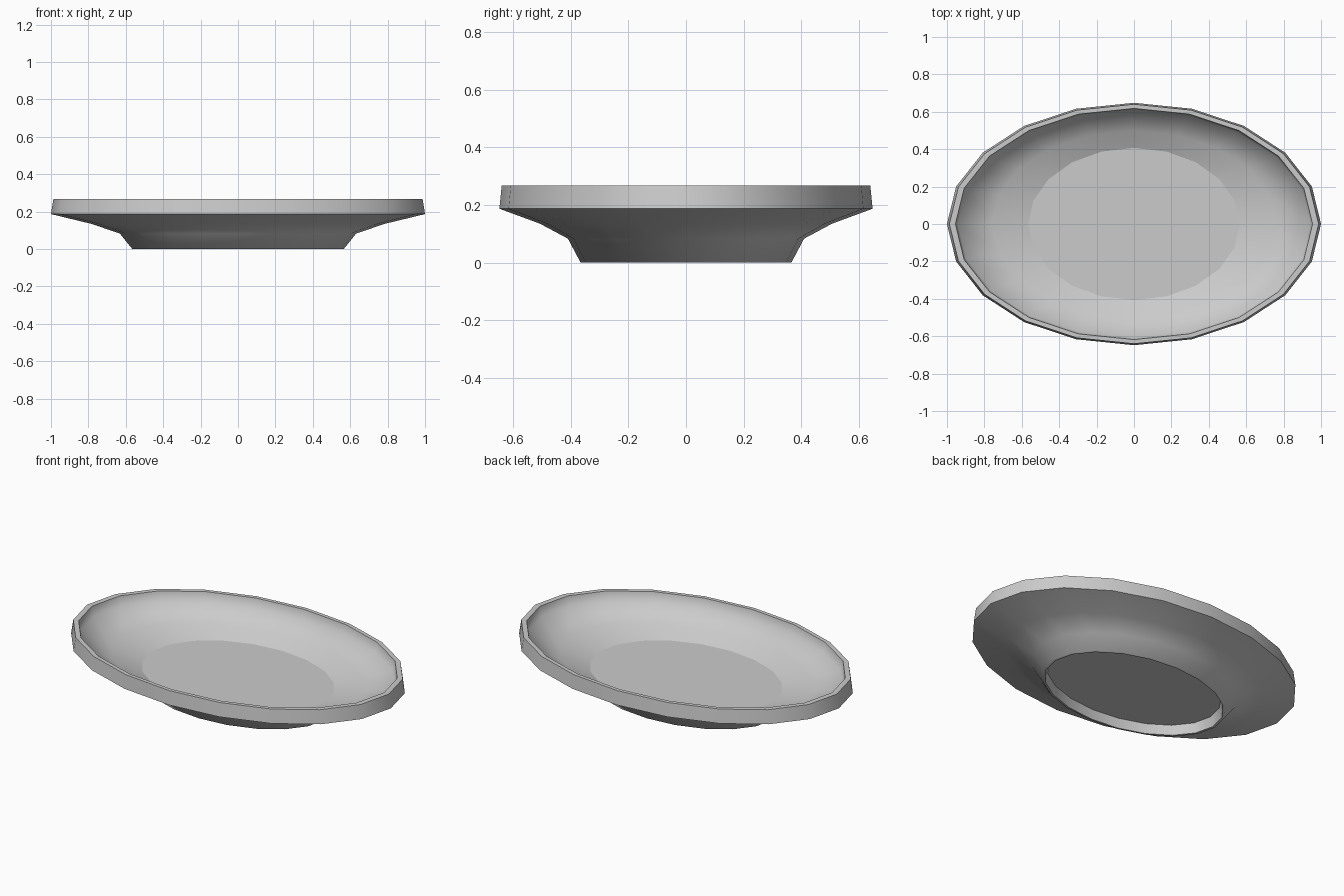
import bpy, bmesh
from math import sin, cos, pi, radians

if "Cube" in bpy.data.objects:
    bpy.data.objects.remove(bpy.data.objects["Cube"])

SIDES = 20

# Closed shell profile from recess under the foot, round the rim, to the floor:
# (x radius, y radius, z)
PROFILE = [
    (0.535, 0.346, 0.055),  # recess inside foot ring
    (0.55, 0.355, 0.0),     # foot ring inner edge
    (0.565, 0.366, 0.0),    # foot ring outer edge
    (0.632, 0.41, 0.083),   # top of foot
    (0.785, 0.507, 0.135),  # flared underside
    (1.0, 0.648, 0.187),    # widest point
    (0.987, 0.64, 0.268),   # rim outer top
    (0.955, 0.618, 0.268),  # rim inner top
    (0.943, 0.608, 0.212),  # inner wall
    (0.76, 0.50, 0.150),    # inner slope
    (0.565, 0.407, 0.105),  # floor edge
]


def ring(bm, rx, ry, z):
    return [bm.verts.new((rx * cos(2 * pi * i / SIDES),
                          ry * sin(2 * pi * i / SIDES), z))
            for i in range(SIDES)]


# Oval dish
bm = bmesh.new()
rings = [ring(bm, *p) for p in PROFILE]
for a, b in zip(rings, rings[1:]):
    for i in range(SIDES):
        j = (i + 1) % SIDES
        bm.faces.new((a[i], a[j], b[j], b[i]))
bm.faces.new(rings[0][::-1])
bm.faces.new(rings[-1])
bmesh.ops.recalc_face_normals(bm, faces=bm.faces)

mesh = bpy.data.meshes.new("oval_dish")
bm.to_mesh(mesh)
bm.free()
dish = bpy.data.objects.new("oval_dish", mesh)
bpy.context.collection.objects.link(dish)

# Smooth sides with crisp rim and foot, flat floor and recess
bpy.context.view_layer.objects.active = dish
dish.select_set(True)
bpy.ops.object.shade_smooth_by_angle(angle=radians(75))
for p in mesh.polygons:
    if len(p.vertices) == SIDES:
        p.use_smooth = False
